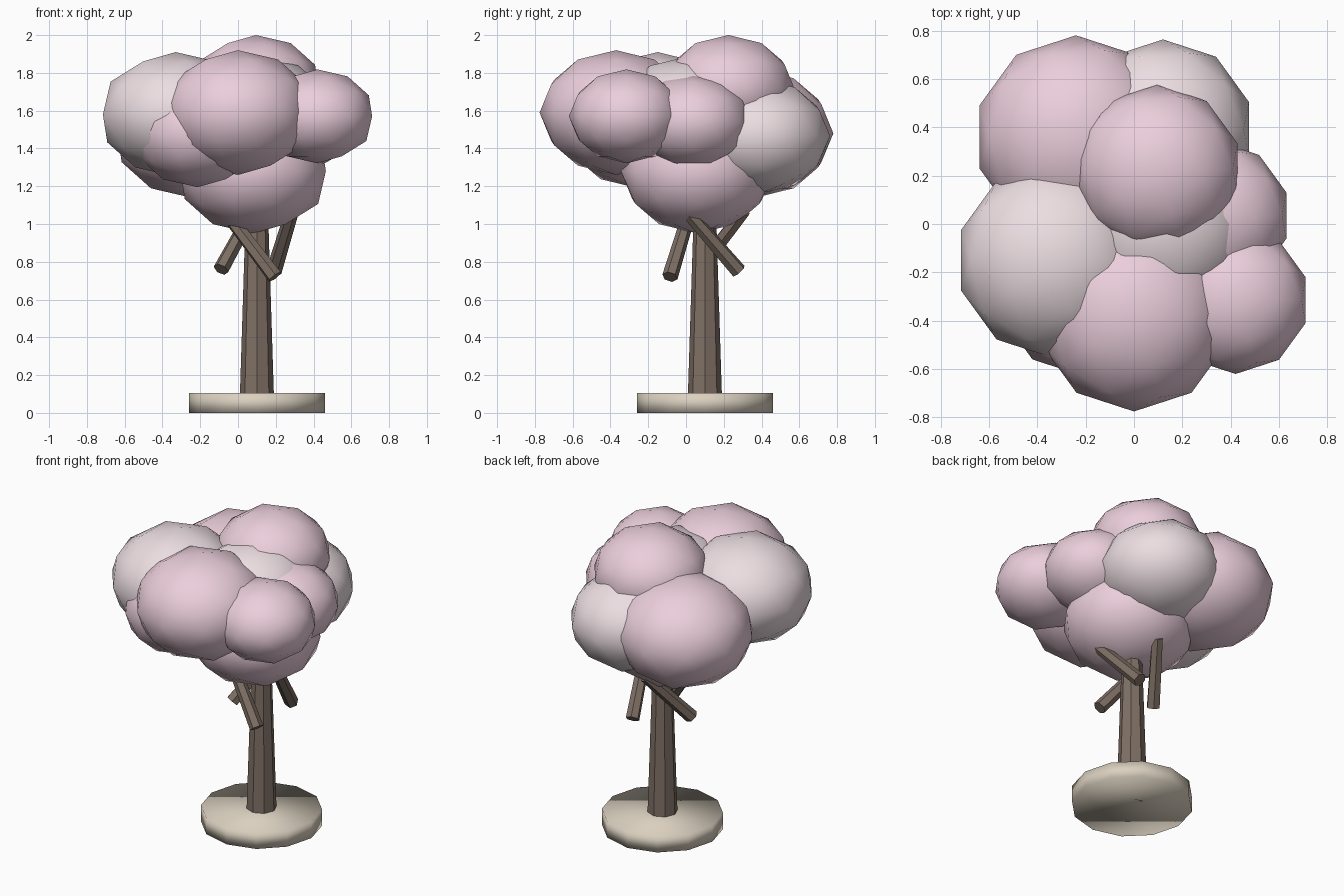
import bpy
from mathutils import Vector

if "Cube" in bpy.data.objects:
    bpy.data.objects.remove(bpy.data.objects["Cube"])


def material(name, rgb):
    m = bpy.data.materials.new(name)
    m.diffuse_color = (*rgb, 1)
    m.use_nodes = True
    m.node_tree.nodes["Principled BSDF"].inputs["Base Color"].default_value = m.diffuse_color
    return m


PINK = material("blossom_pink", (0.83, 0.62, 0.71))
PALE = material("blossom_pale", (0.84, 0.73, 0.76))
BARK = material("bark", (0.21, 0.16, 0.13))
STONE = material("stone", (0.70, 0.63, 0.52))


def finish(name, mat, smooth):
    ob = bpy.context.object
    ob.name = name
    ob.data.materials.append(mat)
    if smooth:
        bpy.ops.object.shade_smooth()
    return ob


def post(name, start, end, r1, r2, sides, mat, smooth=False):
    """Tapered cylinder from start to end."""
    a, b = Vector(start), Vector(end)
    d = b - a
    bpy.ops.mesh.primitive_cone_add(vertices=sides, radius1=r1, radius2=r2,
                                    depth=d.length, location=(a + b) / 2)
    ob = finish(name, mat, smooth)
    ob.rotation_euler = d.to_track_quat('Z', 'Y').to_euler()
    return ob


# Round base and trunk
post("base", (0.1, 0.1, 0), (0.1, 0.1, 0.105), 0.36, 0.36, 12, STONE, True)
post("trunk", (0.1, 0.1, 0), (0.1, 0.1, 1.1), 0.093, 0.058, 8, BARK)

# Branches leaning around the trunk, upper ends inside the foliage
branches = [((-0.09, 0.07, 0.76), (0.03, 0.24, 0.98)),
            ((0.195, -0.085, 0.72), (0.02, -0.015, 0.95)),
            ((0.19, 0.28, 0.75), (0.26, 0.08, 0.98))]
for i, (lo, hi) in enumerate(branches):
    lo, hi = Vector(lo), Vector(hi)
    post(f"branch_{i + 1}", lo, lo + (hi - lo) * 1.4, 0.042, 0.036, 6, BARK)

# Blossom clumps: x, y, z, radius, material (all squashed in height)
clumps = [(0.095, 0.225, 1.715, 0.35, PINK),
          (-0.33, -0.15, 1.58, 0.405, PALE),
          (0.0, -0.37, 1.59, 0.405, PINK),
          (-0.214, -0.277, 1.48, 0.35, PINK),
          (0.42, -0.315, 1.57, 0.305, PINK),
          (0.335, 0.035, 1.54, 0.31, PINK),
          (-0.24, 0.36, 1.48, 0.42, PINK),
          (0.12, 0.39, 1.465, 0.373, PALE),
          (0.08, 0.06, 1.28, 0.405, PINK),
          (0.12, 0.0, 1.575, 0.38, PALE)]
for i, (x, y, z, r, mat) in enumerate(clumps):
    bpy.ops.mesh.primitive_ico_sphere_add(subdivisions=2, radius=r,
                                          location=(x, y, z))
    finish(f"blossom_clump_{i + 1}", mat, True).scale.z = 0.815
